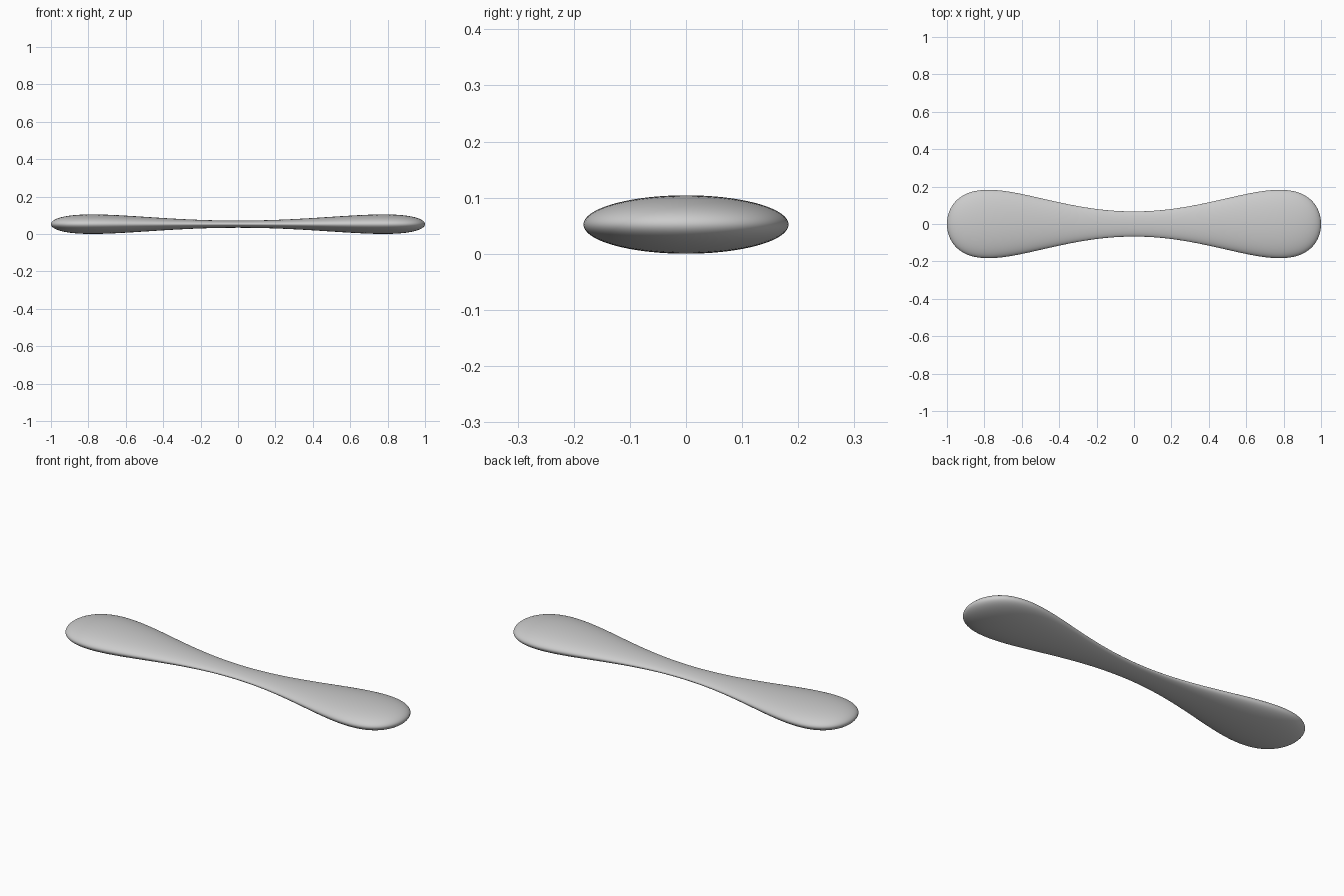
import bpy, math

if "Cube" in bpy.data.objects:
    bpy.data.objects.remove(bpy.data.objects["Cube"])

LENGTH_HALF = 1.0
FLATNESS = 0.285      # thickness relative to width
SEGMENTS, RINGS = 96, 96

# Double-ended flattened bar: a sphere with its poles on x, reshaped by a waisted profile
bpy.ops.mesh.primitive_uv_sphere_add(segments=SEGMENTS, ring_count=RINGS, radius=1)
bar = bpy.context.object
bar.name = "waisted_bar"


def waist(x):
    """Narrow in the middle, swelling towards the rounded ends."""
    return 0.067 + 0.37 * x * x


for v in bar.data.vertices:
    x, y, z = v.co.z, v.co.x, v.co.y
    w = waist(x)
    v.co = (x * LENGTH_HALF, y * w, z * w * FLATNESS)

# Rest the thickest part of the lobes on the ground
lowest = min(v.co.z for v in bar.data.vertices)
for v in bar.data.vertices:
    v.co.z -= lowest

bpy.ops.object.shade_smooth()
